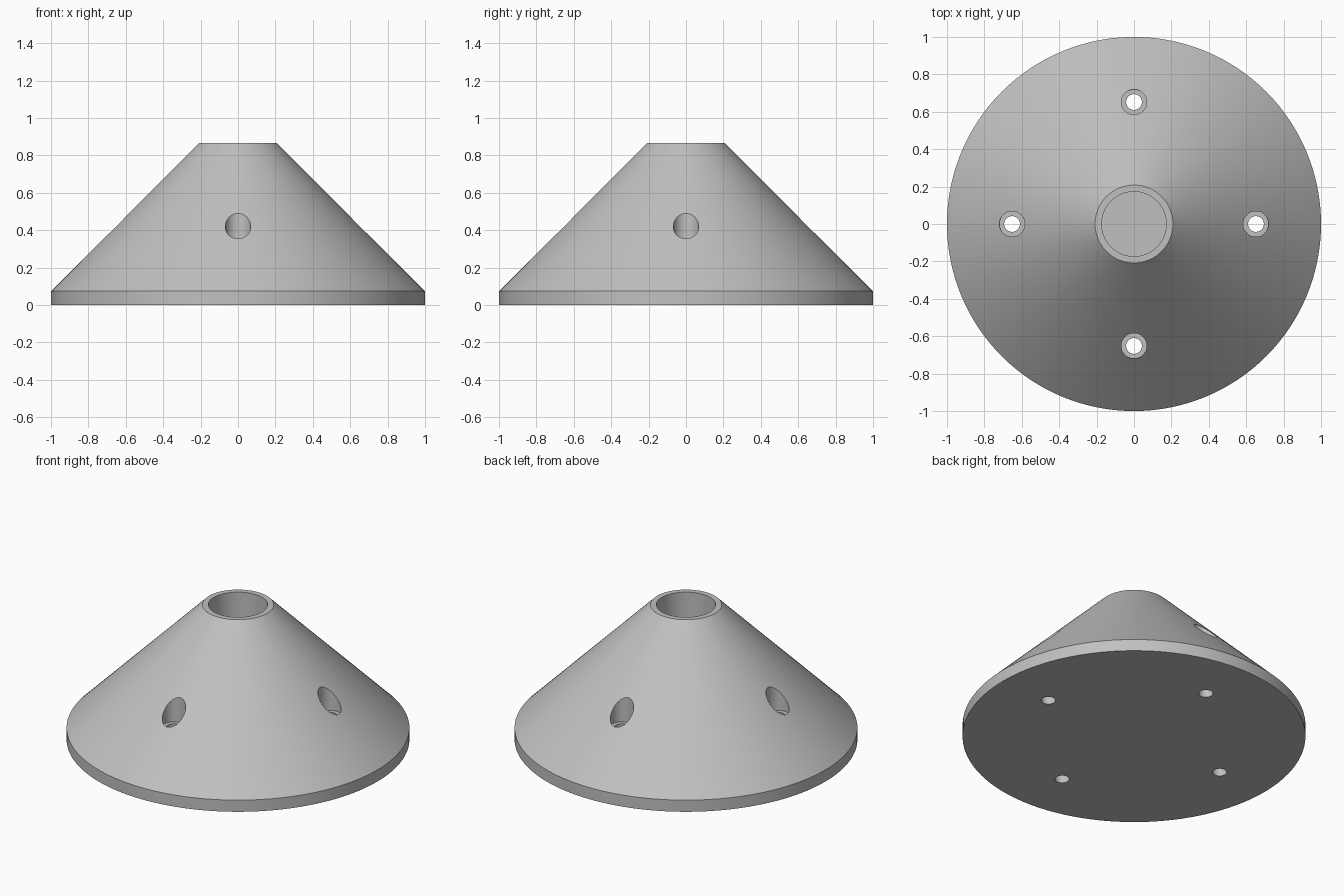
import bpy, bmesh, math
from mathutils import Vector

if "Cube" in bpy.data.objects:
    bpy.data.objects.remove(bpy.data.objects["Cube"])


def lathe(name, profile, sides, centre=(0, 0)):
    """Revolve a closed (radius, height) profile that starts and ends on the axis."""
    bm = bmesh.new()
    verts = [bm.verts.new((r, 0, z)) for r, z in profile]
    edges = [bm.edges.new(pair) for pair in zip(verts, verts[1:])]
    bmesh.ops.spin(bm, geom=verts + edges, cent=(0, 0, 0), axis=(0, 0, 1),
                   angle=math.tau, steps=sides, use_merge=True)
    bmesh.ops.remove_doubles(bm, verts=bm.verts, dist=1e-5)
    bmesh.ops.translate(bm, verts=bm.verts, vec=Vector((*centre, 0)))
    bmesh.ops.recalc_face_normals(bm, faces=bm.faces)
    mesh = bpy.data.meshes.new(name)
    bm.to_mesh(mesh)
    bm.free()
    obj = bpy.data.objects.new(name, mesh)
    bpy.context.collection.objects.link(obj)
    return obj


grey = bpy.data.materials.new("plain grey")
grey.diffuse_color = (0.53, 0.53, 0.53, 1)
grey.use_nodes = True
grey.node_tree.nodes["Principled BSDF"].inputs["Base Color"].default_value = grey.diffuse_color

# Conical body with a rim band and a blind socket in the top
base = lathe("conical_base", [(0, 0), (1, 0), (1, 0.075), (0.208, 0.867),
                              (0.173, 0.867), (0.173, 0.08), (0, 0.08)], 128)
base.data.materials.append(grey)

# Four counterbored screw holes
bpy.context.view_layer.objects.active = base
base.select_set(True)
for i in range(4):
    a = i * math.pi / 2
    cutter = lathe("screw_hole_cutter", [(0, -0.1), (0.042, -0.1), (0.042, 0.33),
                                         (0.068, 0.33), (0.068, 1), (0, 1)], 48,
                   (0.652 * math.cos(a), 0.652 * math.sin(a)))
    cutter.data.materials.append(grey)
    cutter.hide_render = True
    cut = base.modifiers.new("screw_hole", 'BOOLEAN')
    cut.object, cut.operation, cut.solver = cutter, 'DIFFERENCE', 'EXACT'
    bpy.ops.object.modifier_apply(modifier=cut.name)
    bpy.data.objects.remove(cutter)

bpy.ops.object.shade_smooth_by_angle(angle=math.radians(30))
